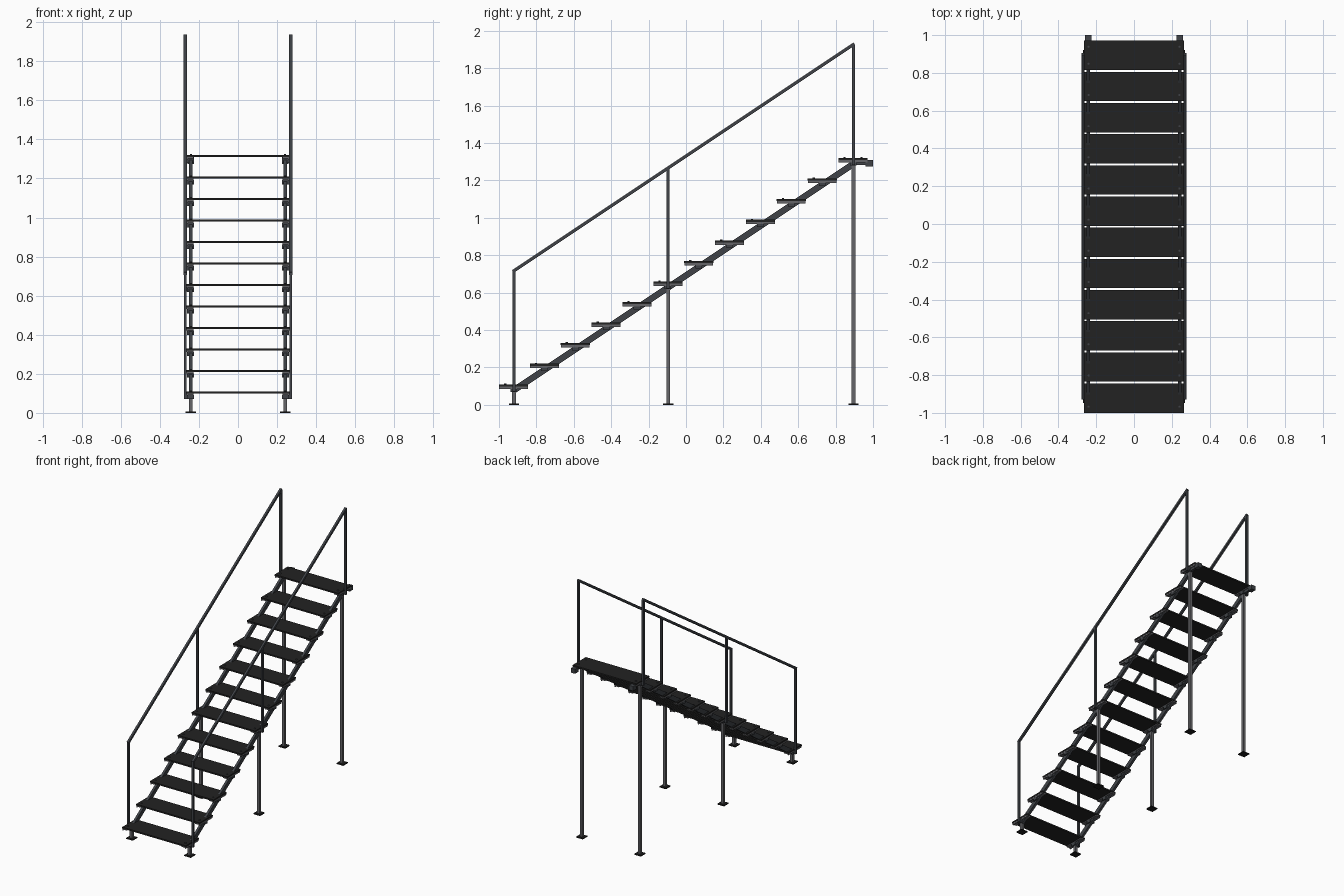
import bpy, math
from mathutils import Vector

# Remove the default object
cube = bpy.data.objects.get("Cube")
if cube:
    bpy.data.objects.remove(cube, do_unlink=True)


def material(name, r, g, b):
    m = bpy.data.materials.new(name)
    m.use_nodes = True
    m.diffuse_color = (r, g, b, 1)
    m.node_tree.nodes["Principled BSDF"].inputs["Base Color"].default_value = (r, g, b, 1)
    return m


TREAD = material("tread black", 0.016, 0.016, 0.016)
RAIL = material("rail blue grey", 0.05, 0.055, 0.063)
LEG = material("leg grey", 0.13, 0.13, 0.14)
PLATE = material("foot plate black", 0.01, 0.01, 0.01)


def box(name, mat, x, y, z, rot=0.0):
    """Box spanning the (low, high) ranges, optionally tilted about x."""
    spans = (x, y, z)
    bpy.ops.mesh.primitive_cube_add(size=1, location=[sum(s) / 2 for s in spans])
    o = bpy.context.object
    o.name = name
    o.scale = [s[1] - s[0] for s in spans]
    o.rotation_euler.x = rot
    o.data.materials.append(mat)
    return o


def around(c, size):
    return (c - size / 2, c + size / 2)


def beam(name, mat, x, width, height, start, end):
    """Sloped bar between two (y, z) points."""
    a, b = Vector(start), Vector(end)
    mid, d = (a + b) / 2, b - a
    return box(name, mat, around(x, width), around(mid.x, d.length),
               around(mid.y, height), math.atan2(d.y, d.x))


def bolt(name, x, y, z):
    bpy.ops.mesh.primitive_cylinder_add(vertices=6, radius=0.006, depth=0.006,
                                        location=(x, y, z))
    bpy.context.object.name = name
    bpy.context.object.data.materials.append(RAIL)


STEPS, RUN, RISE = 12, 0.165, 0.11
Y0, Z0 = -0.922, 0.11
SLOPE = RISE / RUN
POSTS = (-0.92, -0.095, 0.895)
SIDES = (("right", -1), ("left", 1))


def slope_z(y, base):
    return base + (y - POSTS[0]) * SLOPE


# Treads with their side brackets and bolts
for i in range(STEPS):
    y, top = Y0 + i * RUN, Z0 + i * RISE
    box(f"tread_{i + 1}", TREAD, (-0.265, 0.265), around(y, 0.156), (top - 0.011, top))
    for side, s in SIDES:
        tag = f"{side}_{i + 1}"
        # angle section: flange under the tread, web against the stringer
        box("tread_bracket_flange_" + tag, LEG, around(s * 0.245, 0.036),
            around(y, 0.154), (top - 0.018, top - 0.011))
        box("tread_bracket_web_" + tag, LEG, around(s * 0.259, 0.006),
            around(y, 0.154), (top - 0.024, top - 0.011))
        box("tread_clamp_" + tag, RAIL, around(s * 0.243, 0.038),
            around(y, 0.035), (top - 0.04, top - 0.018))
        for dy in (-0.045, 0.045):
            bolt("tread_bolt_" + tag, s * 0.24, y + dy, top + 0.002)

for side, s in SIDES:
    # Stringer and the landing block at its top
    beam("stringer_" + side, RAIL, s * 0.242, 0.018, 0.034,
         (POSTS[0], slope_z(POSTS[0], 0.078)), (POSTS[2], slope_z(POSTS[2], 0.078)))
    box("landing_block_" + side, RAIL, around(s * 0.242, 0.034), (0.96, 1.0), (1.275, 1.309))
    box("landing_arm_" + side, RAIL, around(s * 0.242, 0.018), (0.88, 0.97), (1.283, 1.304))

    # Handrail on three posts, each tied to the stringer
    beam("handrail_" + side, RAIL, s * 0.27, 0.016, 0.017,
         (POSTS[0] - 0.005, slope_z(POSTS[0] - 0.005, 0.717)),
         (POSTS[2] + 0.005, slope_z(POSTS[2] + 0.005, 0.717)))
    for n, y in zip(("lower", "middle", "upper"), POSTS):
        low = slope_z(y, 0.072)
        box(f"rail_post_{n}_{side}", RAIL, around(s * 0.27, 0.015), around(y, 0.016),
            (low, slope_z(y, 0.717)))
        box(f"post_tie_{n}_{side}", RAIL, around(s * 0.256, 0.016), around(y, 0.016),
            (low, low + 0.02))

        # Support leg with foot plate
        box(f"leg_{n}_{side}", LEG, around(s * 0.242, 0.02), around(y, 0.02),
            (0.005, slope_z(y, 0.08)))
        box(f"foot_plate_{n}_{side}", PLATE, around(s * 0.242, 0.055), around(y, 0.055),
            (0, 0.007))
